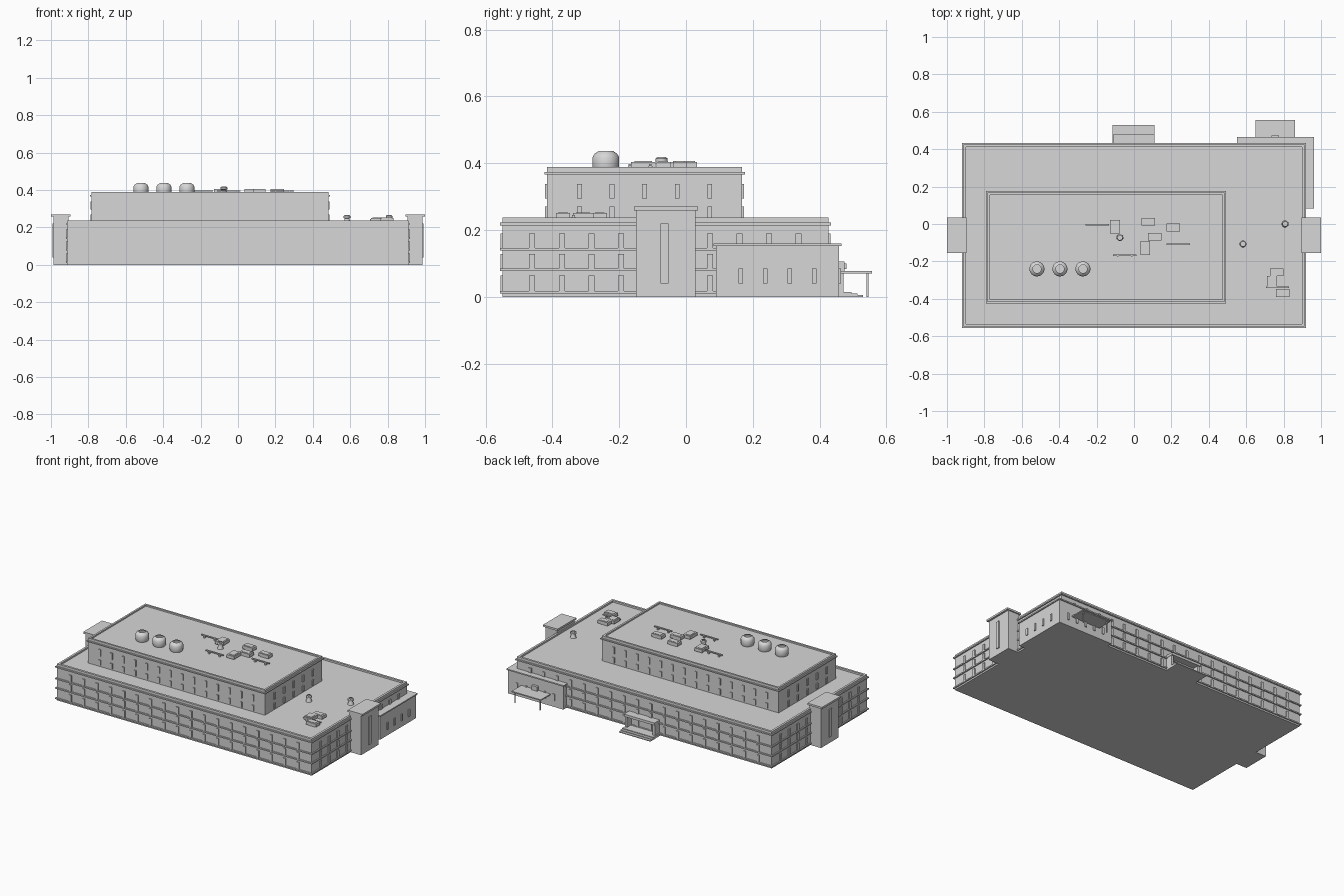
import bpy, bmesh
from mathutils import Matrix

cube = bpy.data.objects.get("Cube")
if cube:
    bpy.data.objects.remove(cube, do_unlink=True)

grey = bpy.data.materials.new("light grey")
grey.use_nodes = True
COLOUR = (0.68, 0.68, 0.68, 1)
grey.diffuse_color = COLOUR
grey.node_tree.nodes["Principled BSDF"].inputs["Base Color"].default_value = COLOUR


def finish(name, bm):
    mesh = bpy.data.meshes.new(name)
    bm.to_mesh(mesh)
    bm.free()
    mesh.materials.append(grey)
    obj = bpy.data.objects.new(name, mesh)
    bpy.context.collection.objects.link(obj)
    return obj


def add_box(bm, x0, x1, y0, y1, z0, z1):
    place = Matrix.Translation(((x0 + x1) / 2, (y0 + y1) / 2, (z0 + z1) / 2))
    size = Matrix.Diagonal((x1 - x0, y1 - y0, z1 - z0, 1))
    bmesh.ops.create_cube(bm, size=1, matrix=place @ size)


def boxes(name, items):
    bm = bmesh.new()
    for item in items:
        add_box(bm, *item)
    return finish(name, bm)


def grown(plan, d):
    x0, x1, y0, y1 = plan
    return (x0 - d, x1 + d, y0 - d, y1 + d)


def rim(plan, thick, z0, z1):
    """Four walls around the edge of a rectangular plan."""
    x0, x1, y0, y1 = plan
    return [(x0, x1, y0, y0 + thick, z0, z1), (x0, x1, y1 - thick, y1, z0, z1),
            (x0, x0 + thick, y0 + thick, y1 - thick, z0, z1),
            (x1 - thick, x1, y0 + thick, y1 - thick, z0, z1)]


def windows(name, plan, bays_x, bays_y, rows, out=0.006, half=0.009):
    """Narrow raised windows, evenly spaced on all four sides."""
    x0, x1, y0, y1 = plan
    items = []
    for z0, z1 in rows:
        for i in range(1, bays_x):
            x = x0 + (x1 - x0) * i / bays_x
            for y in (y0, y1):
                items.append((x - half, x + half, y - out, y + out, z0, z1))
        for i in range(1, bays_y):
            y = y0 + (y1 - y0) * i / bays_y
            for x in (x0, x1):
                items.append((x - out, x + out, y - half, y + half, z0, z1))
    return boxes(name, items)


def turned(name, x, y, profile, sides=32):
    """Stack of rings (radius, height) closed at both ends."""
    bm = bmesh.new()
    for (r0, z0), (r1, z1) in zip(profile, profile[1:]):
        bmesh.ops.create_cone(bm, segments=sides, radius1=r0, radius2=r1, depth=z1 - z0,
                              matrix=Matrix.Translation((x, y, (z0 + z1) / 2)))
    # drop the hidden discs between the rings
    low, high = profile[0][1], profile[-1][1]
    inner = [f for f in bm.faces if abs(f.normal.z) > 0.99 and len(f.verts) == sides
             and low + 1e-4 < f.calc_center_median().z < high - 1e-4]
    bmesh.ops.delete(bm, geom=inner, context='FACES_ONLY')
    bmesh.ops.remove_doubles(bm, verts=bm.verts, dist=1e-5)
    obj = finish(name, bm)
    bpy.ops.object.select_all(action='DESELECT')
    obj.select_set(True)
    bpy.context.view_layer.objects.active = obj
    bpy.ops.object.shade_smooth_by_angle(angle=0.6)
    return obj


# Main block with floor ledges, cornice and parapet
main = (-0.912, 0.912, -0.549, 0.426)
boxes("main_walls", [(*main, 0, 0.226)])
boxes("main_floor_ledges", [(*grown(main, 0.008), z, z + 0.008) for z in (0.01, 0.077, 0.138)])
boxes("main_cornice", [(*grown(main, 0.008), 0.214, 0.222)])
boxes("main_parapet", rim(main, 0.014, 0.222, 0.237))
windows("main_windows", main, 19, 11, [(0.018, 0.064), (0.085, 0.128), (0.146, 0.19)])

# Upper block
upper = (-0.782, 0.484, -0.416, 0.168)
boxes("upper_walls", [(*upper, 0.22, 0.379)])
boxes("upper_cornice", [(*grown(upper, 0.008), 0.366, 0.373)])
boxes("upper_parapet", rim(upper, 0.012, 0.373, 0.388))
windows("upper_windows", upper, 15, 6, [(0.235, 0.27), (0.295, 0.338)], half=0.007)

# Stair towers, one at each end
for side, s in (("left", 1), ("right", -1)):
    def across(a, b):
        return tuple(sorted((s * a, s * b)))
    boxes(side + "_tower", [(*across(0.905, 0.987), -0.15, 0.028, 0, 0.26)])
    boxes(side + "_tower_cap", [(*across(0.895, 1.0), -0.155, 0.036, 0.258, 0.27)])
    boxes(side + "_tower_strip", [(*across(0.98, 0.993), -0.076, -0.052, 0.04, 0.22)])

# Annex wrapped around the rear left corner
annex = (0.558, 0.955, 0.09, 0.458)
boxes("annex_walls", [(*annex, 0, 0.155)])
boxes("annex_cornice", [(*grown(annex, 0.007), 0.152, 0.16)])
windows("annex_windows", annex, 6, 5, [(0.04, 0.085)], half=0.007)

# Side canopy on two posts
boxes("canopy_roof", [(0.65, 0.86, 0.455, 0.557, 0.07, 0.077)])
boxes("canopy_posts", [(x - 0.003, x + 0.003, 0.54, 0.546, 0, 0.07) for x in (0.665, 0.845)])
boxes("canopy_sign", [(0.735, 0.775, 0.455, 0.474, 0.077, 0.105)])

# Rear entrance porch with steps
boxes("porch_roof", [(-0.11, 0.11, 0.42, 0.48, 0.084, 0.1)])
boxes("porch_walls", [(x - 0.008, x + 0.008, 0.42, 0.472, 0, 0.084) for x in (-0.1, 0.1)])
boxes("porch_steps", [(-0.115, 0.11, 0.42, 0.53 - 0.017 * i, 0.005 * i, 0.005 * i + 0.005)
                      for i in range(3)])

# Domed water tanks
for i in range(3):
    turned("water_tank_%d" % (i + 1), -0.519 + 0.123 * i, -0.24,
           [(0.036, 0.377), (0.04, 0.39), (0.04, 0.418), (0.034, 0.428), (0.022, 0.436)])

# Roof vents with caps
for i, (x, y, z) in enumerate([(-0.075, -0.073, 0.377), (0.583, -0.107, 0.224), (0.808, 0, 0.224)]):
    turned("roof_vent_%d" % (i + 1), x, y,
           [(0.019, z), (0.012, z + 0.024), (0.018, z + 0.027), (0.018, z + 0.037),
            (0.012, z + 0.042)], 16)


# Air conditioning units: a low body with a raised top
def unit(name, x, y, w, d, z):
    boxes(name, [(x - w, x + w, y - d, y + d, z + 0.006, z + 0.026),
                 (x - w * 0.7, x + w * 0.7, y - d * 0.7, y + d * 0.7, z, z + 0.028)])


UPPER_ROOF, MAIN_ROOF = 0.378, 0.225
units = [(-0.102, -0.014, 0.027, 0.036, UPPER_ROOF), (0.075, 0.012, 0.036, 0.021, UPPER_ROOF),
         (0.11, -0.068, 0.036, 0.021, UPPER_ROOF), (0.06, -0.128, 0.026, 0.037, UPPER_ROOF),
         (0.21, -0.018, 0.036, 0.021, UPPER_ROOF), (0.763, -0.258, 0.036, 0.021, MAIN_ROOF),
         (0.737, -0.308, 0.027, 0.03, MAIN_ROOF), (0.795, -0.368, 0.036, 0.021, MAIN_ROOF)]
for i, spec in enumerate(units):
    unit("air_unit_%d" % (i + 1), *spec)

# Pipes on short feet
pipes = [(-0.26, -0.005, UPPER_ROOF), (-0.112, -0.168, UPPER_ROOF),
         (0.175, -0.107, UPPER_ROOF), (0.705, -0.337, MAIN_ROOF)]
for i, (x, y, z) in enumerate(pipes):
    boxes("roof_pipe_%d" % (i + 1),
          [(x, x + 0.125, y - 0.004, y + 0.004, z + 0.013, z + 0.02)]
          + [(x + f, x + f + 0.01, y - 0.006, y + 0.006, z, z + 0.014) for f in (0.02, 0.095)])
